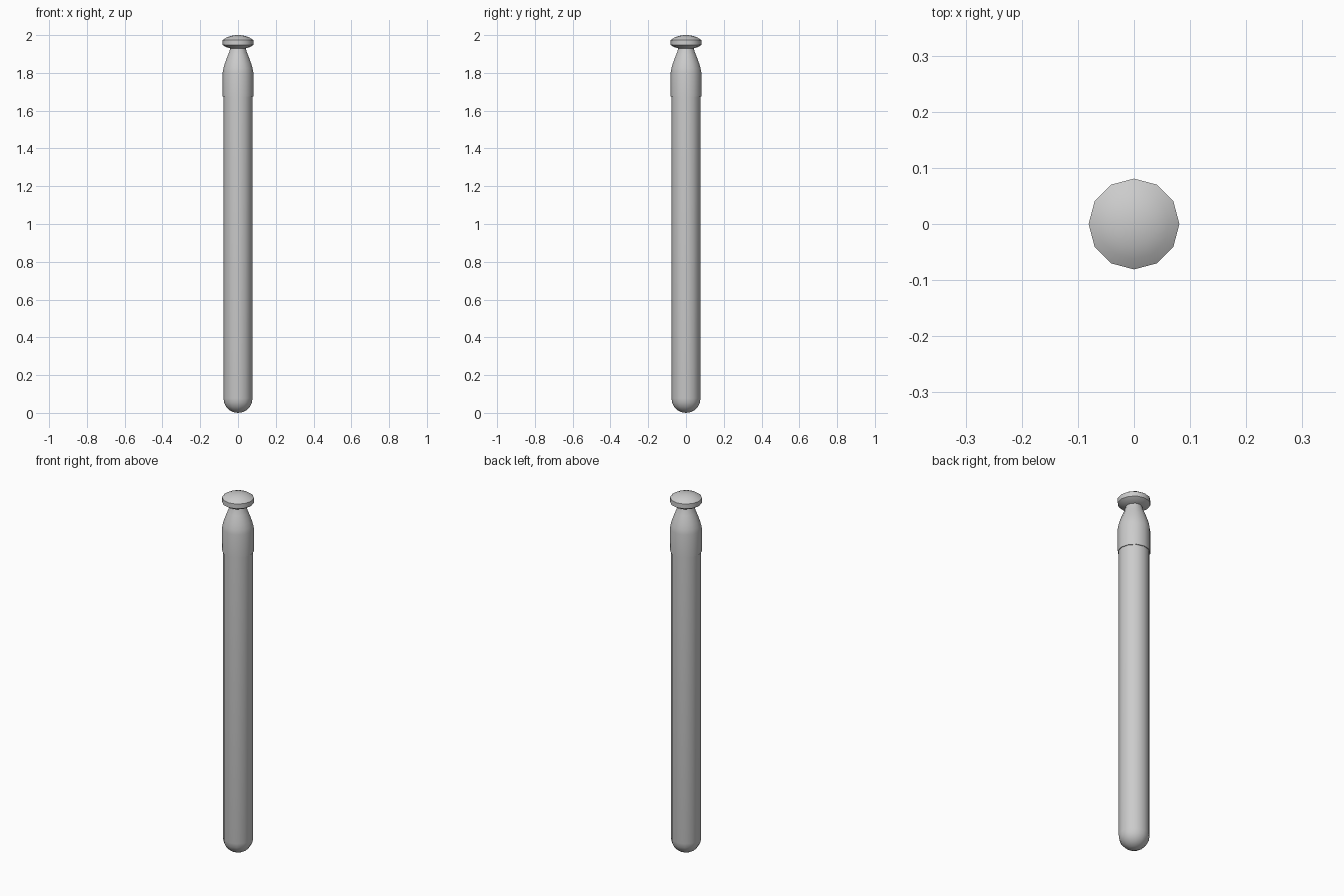
import bpy, bmesh, math

if "Cube" in bpy.data.objects:
    bpy.data.objects.remove(bpy.data.objects["Cube"])

SIDES = 12
grey = bpy.data.materials.new("light_grey")
grey.diffuse_color = (0.6, 0.6, 0.6, 1)
grey.use_nodes = True
grey.node_tree.nodes["Principled BSDF"].inputs["Base Color"].default_value = grey.diffuse_color


def lathe(name, profile, angle=40):
    """Revolve (radius, z) points, bottom to top; radius 0 makes a pole."""
    bm = bmesh.new()
    rings = []
    for r, z in profile:
        if r == 0:
            rings.append([bm.verts.new((0, 0, z))] * SIDES)
        else:
            rings.append([bm.verts.new((r * math.cos(2 * math.pi * i / SIDES),
                                        r * math.sin(2 * math.pi * i / SIDES), z))
                          for i in range(SIDES)])
    for low, high in zip(rings, rings[1:]):
        for i in range(SIDES):
            j = (i + 1) % SIDES
            corners = list(dict.fromkeys((low[i], low[j], high[j], high[i])))
            bm.faces.new(corners)
    bmesh.ops.recalc_face_normals(bm, faces=bm.faces)
    mesh = bpy.data.meshes.new(name)
    bm.to_mesh(mesh)
    bm.free()
    mesh.materials.append(grey)
    ob = bpy.data.objects.new(name, mesh)
    bpy.context.collection.objects.link(ob)
    bpy.ops.object.select_all(action='DESELECT')
    ob.select_set(True)
    bpy.context.view_layer.objects.active = ob
    bpy.ops.object.shade_smooth_by_angle(angle=math.radians(angle))
    return ob


# Long shaft with a rounded lower end
R = 0.077
shaft = [(0, 0)]
shaft += [(R * math.sin(math.radians(a)), R * (1 - math.cos(math.radians(a))))
          for a in (18, 36, 54, 72, 90)]
shaft += [(R, 1.676)]
lathe("shaft", shaft)

# Collar that tapers through the shoulder into the neck
lathe("collar", [(R, 1.676), (0.081, 1.676), (0.081, 1.802), (0.077, 1.825),
                 (0.070, 1.849), (0.062, 1.872), (0.053, 1.895),
                 (0.045, 1.915), (0.040, 1.935)])

# Flat knob with a domed cap
lathe("knob", [(0.040, 1.930), (0.065, 1.937), (0.081, 1.948), (0.081, 1.974),
               (0.063, 1.986), (0.040, 1.995), (0.018, 1.999), (0, 2.0)], 35)
